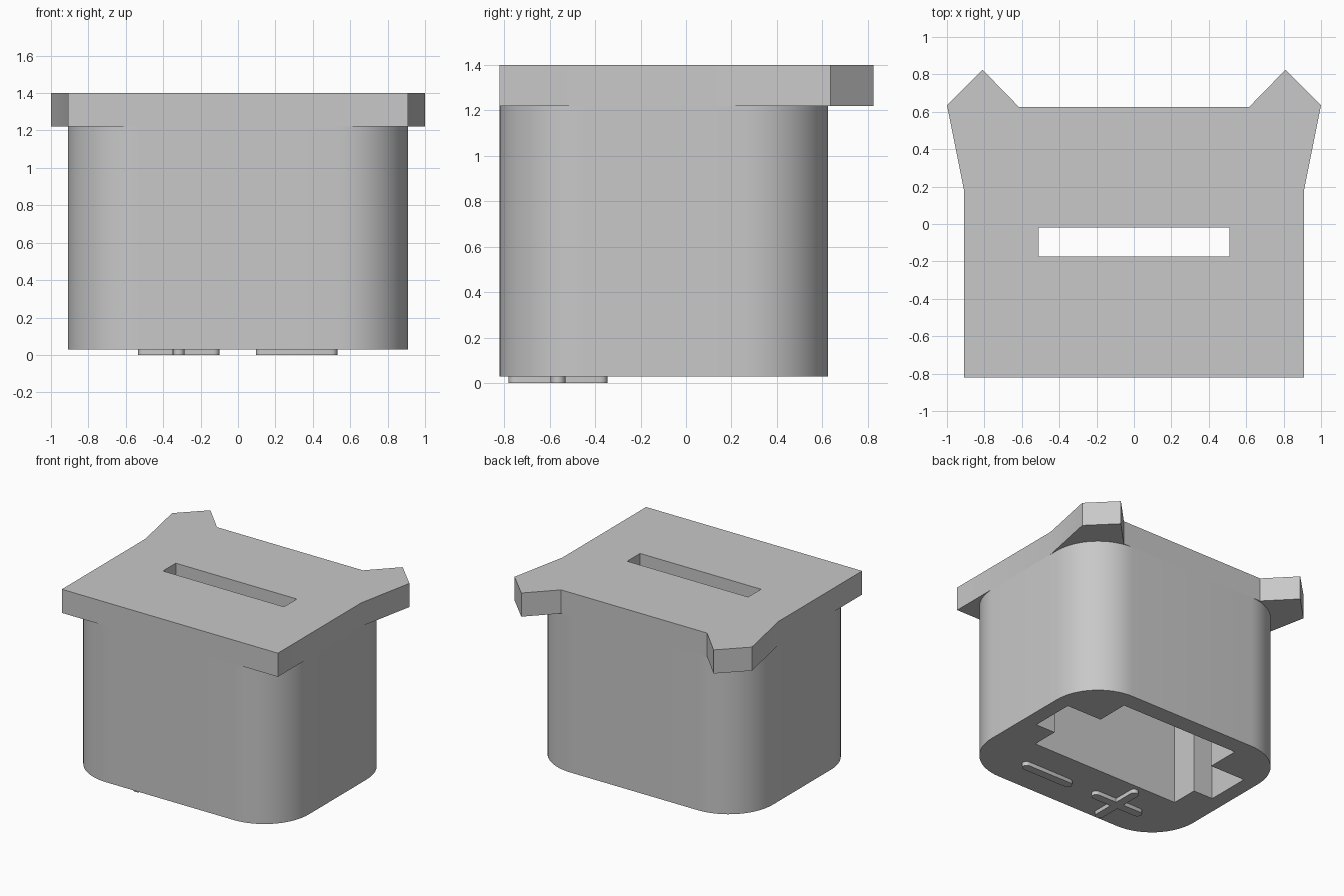
import bpy, bmesh, math

cube = bpy.data.objects.get("Cube")
if cube:
    bpy.data.objects.remove(cube, do_unlink=True)

GREY = (0.58, 0.58, 0.58, 1.0)
grey = bpy.data.materials.new("plain_grey")
grey.use_nodes = True
grey.diffuse_color = GREY
grey.node_tree.nodes["Principled BSDF"].inputs["Base Color"].default_value = GREY


def arc(cx, cy, r, start, end, steps):
    """Points along an arc, angles in degrees."""
    angles = [math.radians(start + (end - start) * i / steps) for i in range(steps + 1)]
    return [(cx + r * math.cos(a), cy + r * math.sin(a)) for a in angles]


def mirrored(half):
    """Close a right-hand outline with its mirror image across x = 0."""
    return half + [(-x, y) for x, y in reversed(half)]


def slab(name, loops, z0, z1, top_cap=True):
    """Extrude an outline with optional holes from z0 to z1."""
    bm = bmesh.new()
    for loop in loops:
        verts = [bm.verts.new((x, y, z0)) for x, y in loop]
        for i, v in enumerate(verts):
            bm.edges.new((verts[i - 1], v))
    bmesh.ops.triangle_fill(bm, edges=bm.edges[:], use_beauty=True)
    result = bmesh.ops.extrude_face_region(bm, geom=bm.faces[:], use_keep_orig=True)
    raised = [g for g in result["geom"] if isinstance(g, bmesh.types.BMVert)]
    bmesh.ops.translate(bm, verts=raised, vec=(0, 0, z1 - z0))
    bmesh.ops.recalc_face_normals(bm, faces=bm.faces[:])
    if not top_cap:  # this face is hidden against the part above
        hidden = [f for f in bm.faces if all(v.co.z > z1 - 0.001 for v in f.verts)]
        bmesh.ops.delete(bm, geom=hidden, context='FACES_ONLY')
    mesh = bpy.data.meshes.new(name)
    bm.to_mesh(mesh)
    bm.free()
    mesh.materials.append(grey)
    obj = bpy.data.objects.new(name, mesh)
    bpy.context.collection.objects.link(obj)
    bpy.ops.object.select_all(action='DESELECT')
    obj.select_set(True)
    bpy.context.view_layer.objects.active = obj
    bpy.ops.object.shade_smooth_by_angle(angle=math.radians(30))
    return obj


WIDE, FRONT, BACK, RADIUS = 0.91, -0.82, 0.625, 0.375
BASE, SHOULDER, TOP = 0.03, 1.22, 1.40

# Lid with two pointed rear ears and a slot
lid_outline = mirrored([(WIDE, FRONT), (WIDE, 0.185), (1.0, 0.635),
                        (0.81, 0.825), (0.615, BACK)])
slot = mirrored([(0.51, -0.175), (0.51, -0.02)])
slab("lid", [lid_outline, slot], SHOULDER, TOP)

# Rounded body, hollowed from below by a stepped cavity
body_outline = mirrored(
    arc(WIDE - RADIUS, FRONT + RADIUS, RADIUS, -90, 0, 16)
    + arc(WIDE - RADIUS, BACK - RADIUS, RADIUS, 0, 90, 16))
cavity = mirrored([(0.63, -0.313), (0.63, -0.105), (0.795, -0.105),
                   (0.795, 0.235), (0.50, 0.235), (0.50, 0.49)])
slab("body", [body_outline, cavity], BASE, SHOULDER, top_cap=False)

# Raised plus and minus marks on the underside
ARM, HALF, MARK_Y = 0.218, 0.032, -0.563
plus = []
for turn in range(4):
    a = math.radians(90 * turn)
    c, s = math.cos(a), math.sin(a)
    arm = arc(ARM - HALF, 0, HALF, -90, 90, 8) + [(HALF, HALF)]
    plus += [(c * x - s * y - 0.317, s * x + c * y + MARK_Y) for x, y in arm]
slab("plus_mark", [plus], 0, BASE, top_cap=False)

minus = (arc(0.313 + ARM - HALF, MARK_Y, HALF, -90, 90, 8)
         + arc(0.313 - ARM + HALF, MARK_Y, HALF, 90, 270, 8))
slab("minus_mark", [minus], 0, BASE, top_cap=False)
